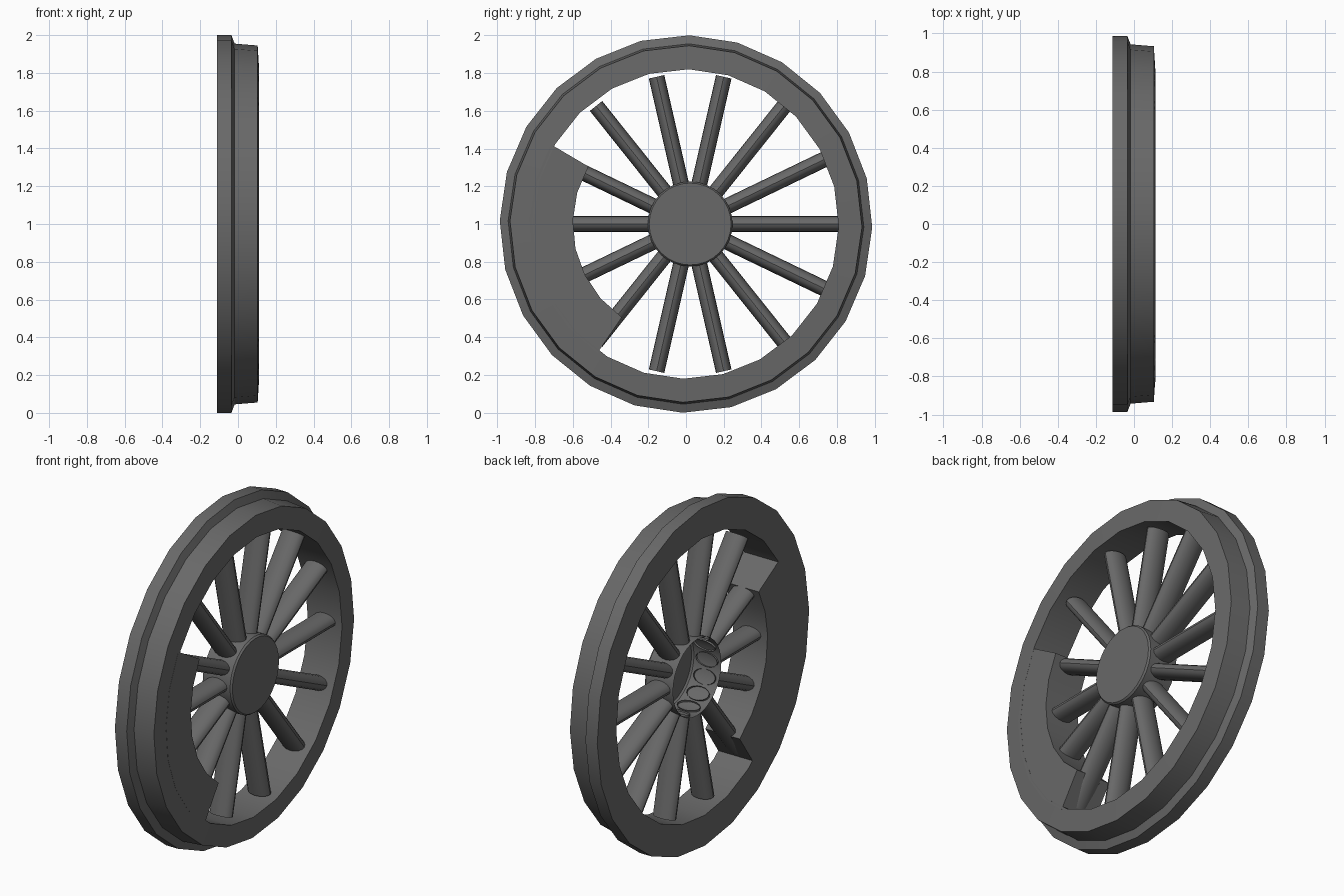
import bpy, bmesh
from math import sin, cos, pi, radians
from mathutils import Vector

if "Cube" in bpy.data.objects:
    bpy.data.objects.remove(bpy.data.objects["Cube"])

iron = bpy.data.materials.new("dark_iron")
iron.diffuse_color = (0.14, 0.14, 0.14, 1)
iron.use_nodes = True
iron.node_tree.nodes["Principled BSDF"].inputs["Base Color"].default_value = iron.diffuse_color
HUB_Y = 0.022          # hub and spokes sit slightly off the rim centre
SQUASH = 0.987         # rim is a touch narrower in y


def ring_point(x, r, a, y0=0.0, sq=1.0):
    return Vector((x, y0 + r * cos(a) * sq, 1 + r * sin(a)))


def finish(name, bm):
    bmesh.ops.recalc_face_normals(bm, faces=bm.faces)
    me = bpy.data.meshes.new(name)
    bm.to_mesh(me)
    bm.free()
    me.materials.append(iron)
    for p in me.polygons:
        p.use_smooth = True
    me.set_sharp_from_angle(angle=radians(30))
    ob = bpy.data.objects.new(name, me)
    bpy.context.collection.objects.link(ob)
    return ob


def sweep(name, profile, n, start=0.0, span=2 * pi, closed_profile=True, y0=0.0, sq=1.0):
    """Turn an (x, radius) profile about the wheel axis."""
    bm = bmesh.new()
    full = abs(span - 2 * pi) < 1e-6
    rows = [[bm.verts.new(ring_point(x, r, start + span * i / n, y0, sq)) for x, r in profile]
            for i in range(n if full else n + 1)]
    m = len(profile)
    for i in range(n):
        a, b = rows[i], rows[(i + 1) % len(rows)]
        for j in range(m if closed_profile else m - 1):
            k = (j + 1) % m
            bm.faces.new((a[j], a[k], b[k], b[j]))
    if not full:
        bm.faces.new(rows[0])
        bm.faces.new(rows[-1])
    return bm, rows


# Flanged rim
rim_profile = [(-0.112, 0.82), (-0.112, 1.0), (-0.035, 1.0), (-0.018, 0.955),
               (0.104, 0.945), (0.112, 0.82)]
bm, _ = sweep("rim", rim_profile, 24, start=radians(-1), sq=SQUASH)
finish("rim", bm)

# Counterweight crescent, flush with both rim faces
bm, _ = sweep("counterweight", [(-0.112, 0.60), (-0.112, 0.83), (0.1115, 0.83), (0.1115, 0.60)],
              6, start=radians(149.5), span=radians(86))
finish("counterweight", bm)

# Hub: cup closed at the outer face, open at the back
bm, rows = sweep("hub", [(-0.088, 0.225), (0.09, 0.225), (0.10, 0.217)], 32,
                 closed_profile=False, y0=HUB_Y)
bm.faces.new([r[-1] for r in rows])
finish("hub", bm)

# Fourteen oval spokes, open inside the hub, capped at the rim
bm = bmesh.new()
SIDES = 16
for s in range(14):
    a = 2 * pi * s / 14
    out = Vector((0, cos(a), sin(a)))
    side = Vector((0, -sin(a), cos(a)))
    centre = Vector((0, HUB_Y, 1))
    loops = []
    for r in (0.212, 0.80):
        loops.append([bm.verts.new(centre + out * r + side * 0.042 * sin(2 * pi * k / SIDES)
                                   + Vector((0.07 * cos(2 * pi * k / SIDES), 0, 0)))
                      for k in range(SIDES)])
    for k in range(SIDES):
        j = (k + 1) % SIDES
        bm.faces.new((loops[0][k], loops[0][j], loops[1][j], loops[1][k]))
    bm.faces.new(loops[1])
finish("spokes", bm)
